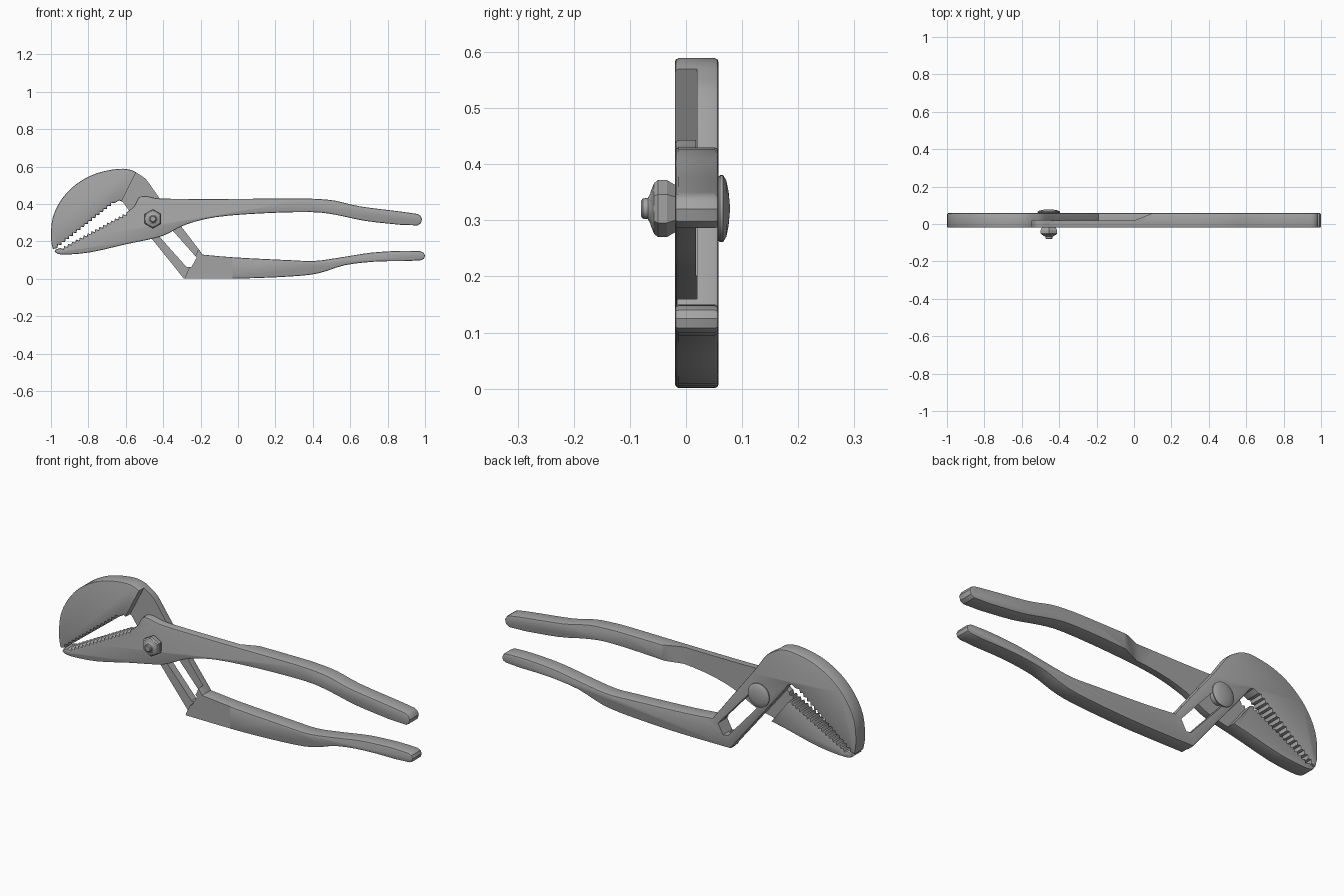
import bpy, bmesh, math
from mathutils import Vector

old = bpy.data.objects.get("Cube")
if old:
    bpy.data.objects.remove(old, do_unlink=True)

FRONT, BACK, MID = -0.02, 0.058, 0.018
PIVOT = (-0.455, 0.321)

steel = bpy.data.materials.new("grey_steel")
steel.use_nodes = True
GREY = (0.37, 0.37, 0.37, 1)
steel.diffuse_color = GREY
steel.node_tree.nodes["Principled BSDF"].inputs["Base Color"].default_value = GREY


def curve(pts, n=3):
    """Smooth path passing through every point."""
    p = [Vector(q) for q in pts]
    p = [p[0]] + p + [p[-1]]
    out = []
    for a, b, c, d in zip(p, p[1:], p[2:], p[3:]):
        for i in range(n):
            t = i / n
            out.append(0.5 * (2 * b + (c - a) * t + (2 * a - 5 * b + 4 * c - d) * t * t
                              + (3 * b - a - 3 * c + d) * t ** 3))
    return out + [p[-1]]


def teeth(start, end, count, depth):
    """Zigzag edge between two points; notches lie on the right of the path."""
    a, b = Vector(start), Vector(end)
    step = (b - a) / count
    side = Vector((step.y, -step.x)).normalized() * depth
    out = []
    for i in range(count):
        out += [a + step * i, a + step * (i + 0.5) + side]
    return out + [b]


def finish(bm, name):
    bmesh.ops.recalc_face_normals(bm, faces=bm.faces)
    me = bpy.data.meshes.new(name)
    bm.to_mesh(me)
    bm.free()
    me.materials.append(steel)
    ob = bpy.data.objects.new(name, me)
    bpy.context.collection.objects.link(ob)
    return ob


def plate(name, outline, y0, y1, chamfer=0.0, slant=0.0):
    """Outline in x and z, extruded along y; slant pushes the last two far points in x."""
    pts = []
    for p in outline:
        p = Vector(p)
        if not pts or (p - pts[-1]).length > 0.002:
            pts.append(p)
    bm = bmesh.new()
    near = [bm.verts.new((p.x, y0, p.y)) for p in pts]
    far = [bm.verts.new((p.x, y1, p.y)) for p in pts]
    for v in far[-2:]:
        v.co.x += slant
    bm.faces.new(near)
    bm.faces.new(far[::-1])
    for i in range(len(pts)):
        bm.faces.new((near[i], near[i - 1], far[i - 1], far[i]))
    bmesh.ops.recalc_face_normals(bm, faces=bm.faces)
    if chamfer:
        rim = [e for e in bm.edges if abs(e.verts[0].co.y - e.verts[1].co.y) < 1e-5]
        bmesh.ops.bevel(bm, geom=rim, offset=chamfer, segments=2, profile=0.5,
                        affect='EDGES', clamp_overlap=True)
    return finish(bm, name)


def lathe(name, profile, sides):
    """Turned part around the pivot axis; profile holds (radius, y)."""
    bm = bmesh.new()
    rings = []
    for r, y in profile:
        ring = []
        for i in range(sides):
            a = math.tau * i / sides
            ring.append(bm.verts.new((PIVOT[0] + r * math.sin(a), y, PIVOT[1] + r * math.cos(a))))
        rings.append(ring)
    for lo, hi in zip(rings, rings[1:]):
        for i in range(sides):
            bm.faces.new((lo[i - 1], lo[i], hi[i], hi[i - 1]))
    bm.faces.new(rings[0])
    bm.faces.new(rings[-1][::-1])
    return finish(bm, name)


def activate(ob):
    bpy.ops.object.select_all(action='DESELECT')
    ob.select_set(True)
    bpy.context.view_layer.objects.active = ob


def cut(ob, cutter):
    activate(ob)
    mod = ob.modifiers.new("cut", 'BOOLEAN')
    mod.operation = 'DIFFERENCE'
    mod.solver = 'EXACT'
    mod.object = cutter
    bpy.ops.object.modifier_apply(modifier=mod.name)
    bpy.data.objects.remove(cutter, do_unlink=True)


def smooth(ob, angle=32):
    activate(ob)
    bpy.ops.object.shade_smooth_by_angle(angle=math.radians(angle))


# Arm with the upper jaw, slotted bar and lower handle
jaw_back = curve([(-.99, .16), (-1, .22), (-.99, .33), (-.94, .43), (-.86, .51), (-.755, .565),
                  (-.64, .588), (-.575, .583), (-.53, .56), (-.49, .53), (-.44, .46),
                  (-.4, .405), (-.33, .315), (-.2, .145)])
grip_top = curve([(-.19, .13), (-.02, .115), (.28, .1), (.41, .096), (.55, .115), (.71, .14),
                  (.87, .15), (.975, .148)])
grip_end = [(.993, .14), (1, .125), (.995, .108), (.98, .1)]
grip_low = curve([(.9, .095), (.73, .092), (.57, .073), (.43, .03), (.28, .013), (.01, .002), (-.29, .002)])
throat = [(-.59, .375), (-.615, .41), (-.635, .42)]
slotted_arm = plate("upper_jaw_and_lower_handle",
                    jaw_back + grip_top + grip_end + grip_low + throat
                    + teeth((-.66, .405), (-.965, .165), 15, .013), FRONT, BACK, .007)
# Recess where the other arm crosses
cut(slotted_arm, plate("recess_cutter", [(-.52, .62), (-.65, .36), (-.65, -.05), (-.31, -.05),
                                         (-.26, .06), (-.22, .14), (-.15, .3), (-.15, .62)], -.1, MID + .002))
# Shallow relief at the root of the lower handle
cut(slotted_arm, plate("relief_cutter", [(-.4, -.05), (-.4, .3), (-.03, .3), (-.03, -.05)], -.1, FRONT + .004))

# Adjustment slot along the bar
along = Vector((.665, -.747))
across = Vector((.747, .665)) * .037
top, low = Vector(PIVOT) - along * .045, Vector(PIVOT) + along * .31
cut(slotted_arm, plate("slot_cutter", [top + across, top - across, low - across, low - across * .5 + along * .02,
                                       low + across], -.1, .1))

# Arm with the lower jaw and upper handle
hump = curve([(-.59, .36), (-.555, .39), (-.53, .435), (-.49, .443), (-.43, .431), (-.3, .428),
              (0, .428), (.3, .43), (.41, .428), (.52, .418), (.65, .388), (.87, .36), (.96, .347)])
handle_end = [(.975, .338), (.984, .32), (.978, .298), (.96, .286)]
underside = curve([(.87, .289), (.68, .31), (.52, .343), (.39, .357), (.12, .35), (-.12, .33),
                   (-.28, .29), (-.39, .235), (-.47, .212), (-.6, .185), (-.79, .142), (-.94, .13), (-.98, .145)])
crossing_arm = plate("lower_jaw_and_upper_handle",
                     hump + handle_end + underside + [(-.975, .157)]
                     + teeth((-.95, .165), (-.595, .357), 17, .013), FRONT, BACK, .007)
# Recess behind the crossing, ending in a ramp up to the full handle
cut(crossing_arm, plate("crossing_cutter", [(-.77, .525), (-.4, .044), (0, .044), (0, .525)],
                        MID, .1, slant=.2))

for arm in (slotted_arm, crossing_arm):
    smooth(arm)

# Pivot: hexagonal nut, threaded end, shaft and domed rivet head
smooth(lathe("pivot_nut", [(.04, -.015), (.046, -.026), (.051, -.034), (.051, -.05),
                           (.045, -.057), (.03, -.063)], 6), 25)
smooth(lathe("bolt_end", [(.034, -.058), (.026, -.064), (.019, -.068), (.018, -.077), (.014, -.08)], 24))
smooth(lathe("pivot_shaft", [(.034, -.018), (.034, .06)], 24))
smooth(lathe("rivet_head", [(.056, .057), (.06, .061), (.06, .066), (.05, .072), (.03, .076), (.008, .078)], 32))
